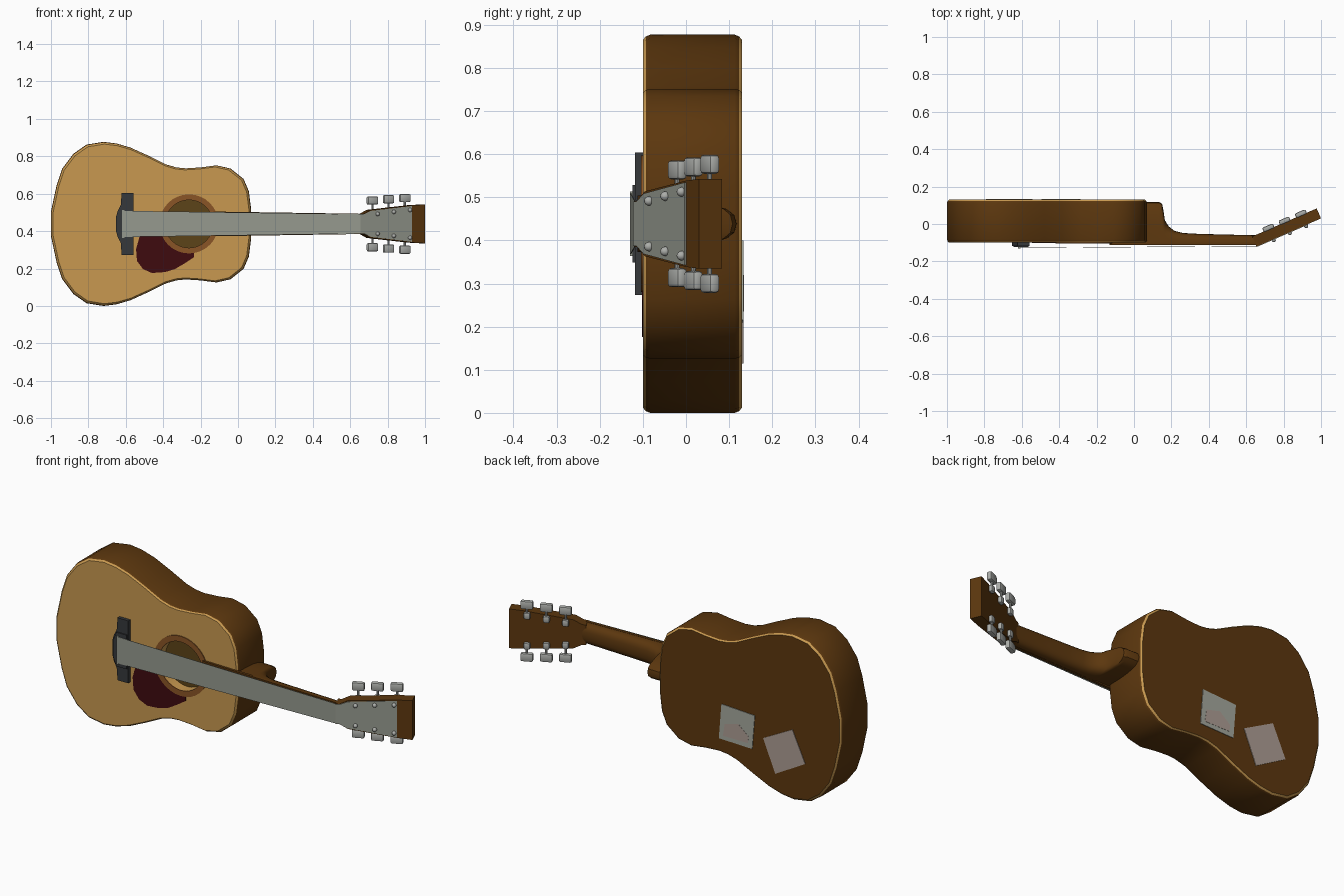
import bpy, bmesh, math
from mathutils import Matrix, Vector

if "Cube" in bpy.data.objects:
    bpy.data.objects.remove(bpy.data.objects["Cube"])

ZC = 0.4385  # height of the guitar's centre line


def material(name, r, g, b):
    lin = lambda c: (c / 255 / 12.92) if c < 10 else ((c / 255 + 0.055) / 1.055) ** 2.4
    m = bpy.data.materials.new(name)
    m.diffuse_color = (lin(r), lin(g), lin(b), 1)
    m.use_nodes = True
    m.node_tree.nodes["Principled BSDF"].inputs["Base Color"].default_value = m.diffuse_color
    return m


TAN = material("spruce_tan", 200, 153, 80)
BROWN = material("dark_wood_brown", 92, 55, 14)
HOLE = material("hole_interior_brown", 92, 68, 24)
ROSETTE = material("rosette_brown", 138, 85, 38)
RED = material("pickguard_red", 62, 11, 15)
DARK = material("bridge_grey", 54, 56, 59)
GREY = material("string_grey", 150, 154, 143)
CHROME = material("tuner_metal", 172, 174, 170)
STICKER = material("sticker_grey", 165, 168, 158)
PINK = material("sticker_pink", 174, 158, 148)


def finish(name, bm, mats, smooth=True):
    bmesh.ops.recalc_face_normals(bm, faces=bm.faces)
    me = bpy.data.meshes.new(name)
    bm.to_mesh(me)
    bm.free()
    for m in mats:
        me.materials.append(m)
    ob = bpy.data.objects.new(name, me)
    bpy.context.collection.objects.link(ob)
    if smooth:
        bpy.ops.object.select_all(action='DESELECT')
        ob.select_set(True)
        bpy.context.view_layer.objects.active = ob
        bpy.ops.object.shade_smooth_by_angle(angle=math.radians(35))
    return ob


def strip(bm, a, b, mat=0):
    n = len(a)
    for i in range(n):
        f = bm.faces.new((a[i], a[(i + 1) % n], b[(i + 1) % n], b[i]))
        f.material_index = mat


def loft(name, sections, mat, smooth=True):
    """Skin a list of closed point loops and cap both ends."""
    bm = bmesh.new()
    rings = [[bm.verts.new(p) for p in s] for s in sections]
    for a, b in zip(rings, rings[1:]):
        strip(bm, a, b)
    bm.faces.new(rings[0])
    bm.faces.new(rings[-1])
    return finish(name, bm, [mat], smooth)


def prism(name, pts, y0, y1, mat, mtx=Matrix()):
    """Extrude an (x, z) outline from y0 to y1."""
    return loft(name, [[mtx @ Vector((x, y, z)) for x, z in pts] for y in (y0, y1)], mat)


def mirrored(half, zc=ZC):
    """Half outline (x, half width) to a full outline about the centre line."""
    return [(x, zc + h) for x, h in half] + [(x, zc - h) for x, h in reversed(half)]


def circle(cx, cz, r, n=32):
    return [(cx + r * math.cos(2 * math.pi * i / n), cz + r * math.sin(2 * math.pi * i / n))
            for i in range(n)]


# body: bevelled outline with a recessed sound hole
outline = mirrored([(-1, .065), (-.97, .205), (-.94, .295), (-.88, .375), (-.81, .424),
                    (-.72, .4385), (-.65, .43), (-.575, .408), (-.48, .365), (-.385, .318),
                    (-.33, .302), (-.28, .297), (-.2, .302), (-.115, .313), (-.04, .296),
                    (.03, .24), (.058, .175), (.07, .08)])
bm = bmesh.new()
rings = []
for inset, y in ((.012, -.10), (.004, -.093), (0, -.083), (0, .113), (.004, .123), (.012, .13)):
    kx, kz = 1 - inset / .535, 1 - inset / .4385
    rings.append([bm.verts.new((-.465 + (x + .465) * kx, y, ZC + (z - ZC) * kz)) for x, z in outline])
for i, (a, b) in enumerate(zip(rings, rings[1:])):
    strip(bm, a, b, 0 if i in (0, 4) else 1)
bm.faces.new(rings[-1]).material_index = 1
HX = -.262
hole = [[bm.verts.new((x, y, z)) for x, z in circle(HX, ZC, .128)] for y in (-.10, -.05)]
strip(bm, hole[0], hole[1], 0)
bm.faces.new(hole[1]).material_index = 2
rim = [e for e in bm.edges if len(e.link_faces) == 1]
bmesh.ops.triangle_fill(bm, use_beauty=True, use_dissolve=False, edges=rim)
finish("body", bm, [TAN, BROWN, HOLE])

# pickguard plate, then the rosette ring over it
prism("pickguard", [(-.524, .379), (-.545, .304), (-.54, .24), (-.508, .197), (-.46, .176),
                    (-.39, .181), (-.337, .197), (-.283, .229), (-.235, .261), (-.235, .285),
                    (-.30, .30), (-.36, .335), (-.40, .38)], -.102, -.099, RED)
bm = bmesh.new()
loops = [[bm.verts.new((x, y, z)) for x, z in circle(HX, ZC, r)]
         for r, y in ((.128, -.099), (.128, -.104), (.158, -.104), (.158, -.099))]
for i in range(4):
    strip(bm, loops[i], loops[(i + 1) % 4])
finish("rosette", bm, [ROSETTE])

# bridge with raised middle and saddle
prism("bridge", [(-.56, ZC - .165), (-.56, ZC + .165), (-.622, ZC + .165), (-.627, ZC + .10),
                 (-.643, ZC + .07), (-.653, ZC + .035), (-.653, ZC - .035), (-.643, ZC - .07),
                 (-.627, ZC - .10), (-.622, ZC - .165)], -.118, -.098, DARK)
prism("bridge_middle", mirrored([(-.645, .04), (-.625, .09), (-.565, .09)]), -.124, -.11, DARK)
prism("saddle", mirrored([(-.62, .075), (-.608, .075)]), -.13, -.12, GREY)

# neck: D-shaped sections running from the heel to the headstock
sections = []
for x, yb, w in ((.04, .118, .056), (.135, .117, .056), (.15, .108, .058), (.158, .07, .06),
                 (.165, .02, .061), (.185, -.012, .061), (.215, -.036, .06), (.26, -.048, .059),
                 (.35, -.053, .058), (.64, -.06, .053), (.67, -.056, .053)):
    ring = []
    for i in range(13):
        t = math.pi * i / 12
        c, s = math.cos(t), math.sin(t)
        ring.append((x, -.10 + (yb + .10) * abs(s) ** .75, ZC + w * math.copysign(abs(c) ** .75, c)))
    sections.append(ring)
loft("neck", sections, BROWN)
prism("fretboard", mirrored([(-.13, .066), (.665, .054)]), -.112, -.098, BROWN)

# strings: one thin tapering sheet from saddle to nut
loft("strings", [[(x, y + dy, ZC + h * s) for dy, s in ((0, 1), (0, -1), (.002, -1), (.002, 1))]
                 for x, y, h in ((-.62, -.129, .07), (.665, -.119, .052))], GREY, False)

# headstock, tilted back; local axes are length, depth, height
A = math.radians(23.5)
HEAD = Matrix.Translation((.655, -.12, ZC)) @ Matrix.Rotation(A, 4, 'Z')
prism("headstock", mirrored([(0, .053), (.02, .054), (.06, .075), (.30, .1), (.376, .104)], 0),
      0, .058, BROWN, HEAD)
prism("headstock_face", mirrored([(0, .051), (.02, .052), (.06, .07), (.30, .096)], 0),
      -.003, .001, GREY, HEAD)


def part(name, kind, mtx, scale, mat):
    bm = bmesh.new()
    m = mtx @ Matrix.Diagonal((*scale, 1))
    if kind == "ball":
        bmesh.ops.create_uvsphere(bm, u_segments=12, v_segments=8, radius=1, matrix=m)
    elif kind == "rod":
        bmesh.ops.create_cone(bm, cap_ends=True, segments=10, radius1=1, radius2=1, depth=2, matrix=m)
    else:
        bmesh.ops.create_cube(bm, size=2, matrix=m)
        bmesh.ops.bevel(bm, geom=bm.edges[:], offset=.008, segments=2, profile=.5, affect='EDGES')
    return finish(name, bm, [mat])


# tuners: three per side, each with post, gear housing, shaft and button
for side in (1, -1):
    for i, (s, post, knob) in enumerate(((.098, .053, .125), (.192, .064, .132), (.287, .074, .138))):
        tag = f"{'upper' if side > 0 else 'lower'}_{i + 1}"
        at = lambda n, h: HEAD @ Matrix.Translation((s, n, side * h))
        part("tuner_post_" + tag, "ball", at(-.005, post), (.011, .012, .011), CHROME)
        part("tuner_housing_" + tag, "box", at(.066, post + .006), (.016, .011, .018), CHROME)
        part("tuner_shaft_" + tag, "rod", at(.066, (post + knob) / 2), (.006, .006, (knob - post) / 2), CHROME)
        part("tuner_button_" + tag, "box", at(.066, knob), (.031, .013, .022), CHROME)

# stickers on the back
prism("square_sticker", [(-.30, .40), (-.495, .39), (-.48, .21), (-.285, .215)], .129, .133, STICKER)
prism("square_sticker_patch", [(-.32, .30), (-.40, .32), (-.46, .27), (-.455, .235), (-.31, .235)],
      .130, .134, PINK)
prism("tilted_sticker", [(-.544, .285), (-.715, .375), (-.79, .213), (-.615, .115)], .129, .133, PINK)
